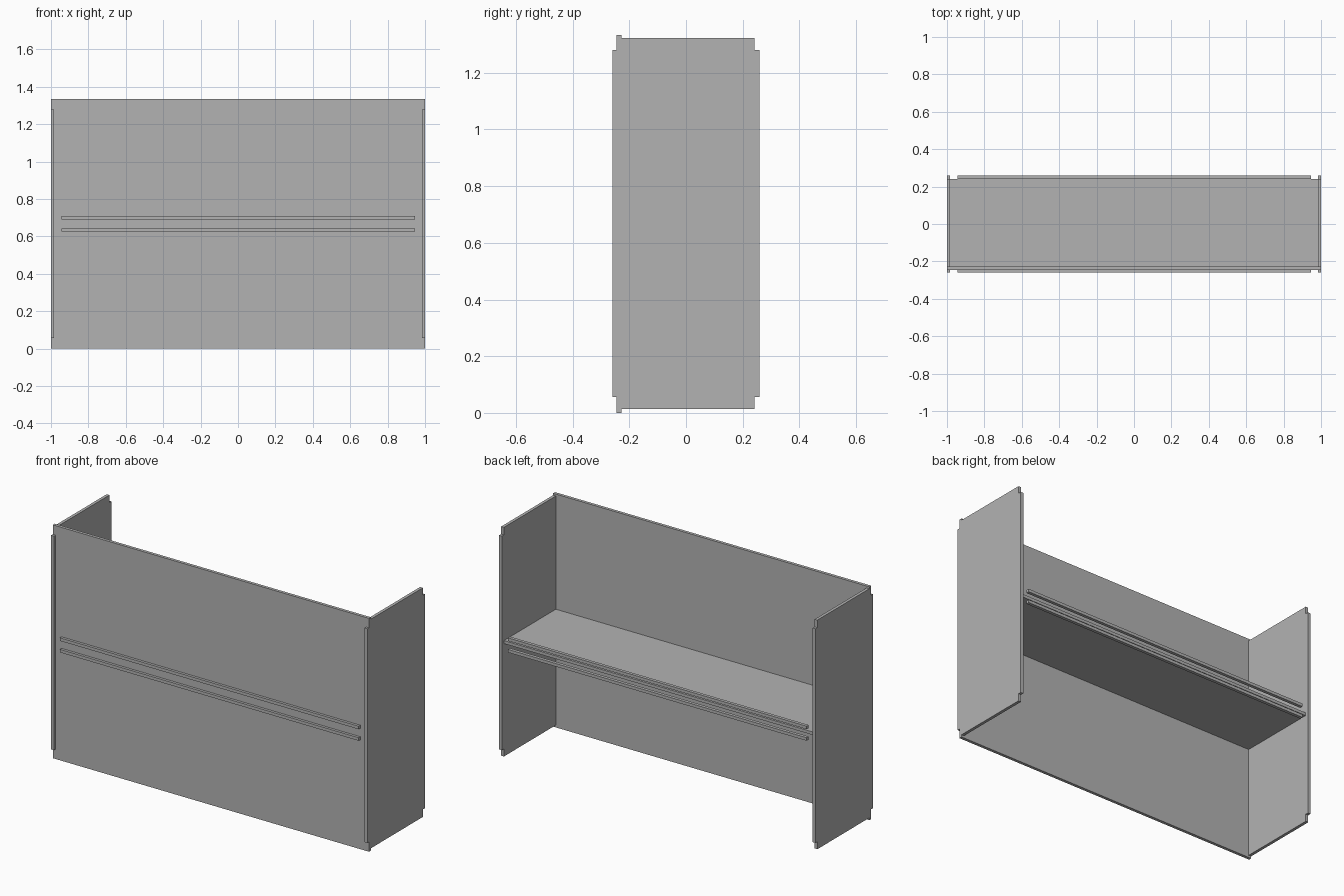
import bpy

cube = bpy.data.objects.get("Cube")
if cube:
    bpy.data.objects.remove(cube, do_unlink=True)

# Single plain grey finish
grey = bpy.data.materials.new("plain grey")
grey.use_nodes = True
colour = (0.45, 0.45, 0.45, 1)
grey.diffuse_color = colour
grey.node_tree.nodes["Principled BSDF"].inputs["Base Color"].default_value = colour

T = 0.0175       # sheet thickness
HEIGHT = 1.334
MID = HEIGHT / 2
FRONT = -0.245   # outer face of the front panel
BACK = 0.2415    # rear edge of side panels and shelf
REACH = 0.26     # outer face of the edge strips


def box(name, x, y, z):
    """Flat-faced box from (min, max) ranges."""
    bpy.ops.mesh.primitive_cube_add(size=1, location=[sum(r) / 2 for r in (x, y, z)])
    ob = bpy.context.object
    ob.name = name
    ob.scale = [r[1] - r[0] for r in (x, y, z)]
    bpy.ops.object.transform_apply(location=False, rotation=False, scale=True)
    ob.data.materials.append(grey)
    return ob


# Main sheets
box("front_panel", (-1, 1), (FRONT, FRONT + T), (0, HEIGHT))
box("shelf", (T - 1, 1 - T), (FRONT + T, BACK), (MID - T / 2, MID + T / 2))

# Edge strips lie in front of the front panel and behind the rear edge
strip_rows = {"front": (-REACH, FRONT), "back": (BACK, REACH)}

for side, sx in (("left", 1), ("right", -1)):
    x = sorted((sx * (1 - T), sx))
    box(side + "_side_panel", x, (FRONT + T, BACK), (0.013, 1.323))
    for row, y in strip_rows.items():
        box(f"{side}_{row}_upright_strip", x, y, (0.056, 1.28))

# Pairs of long strips above and below the shelf level
for row, y in strip_rows.items():
    for level, z in (("upper", MID + 0.033), ("lower", MID - 0.033)):
        box(f"{row}_{level}_strip", (-0.945, 0.945), y, (z - T / 2, z + T / 2))
